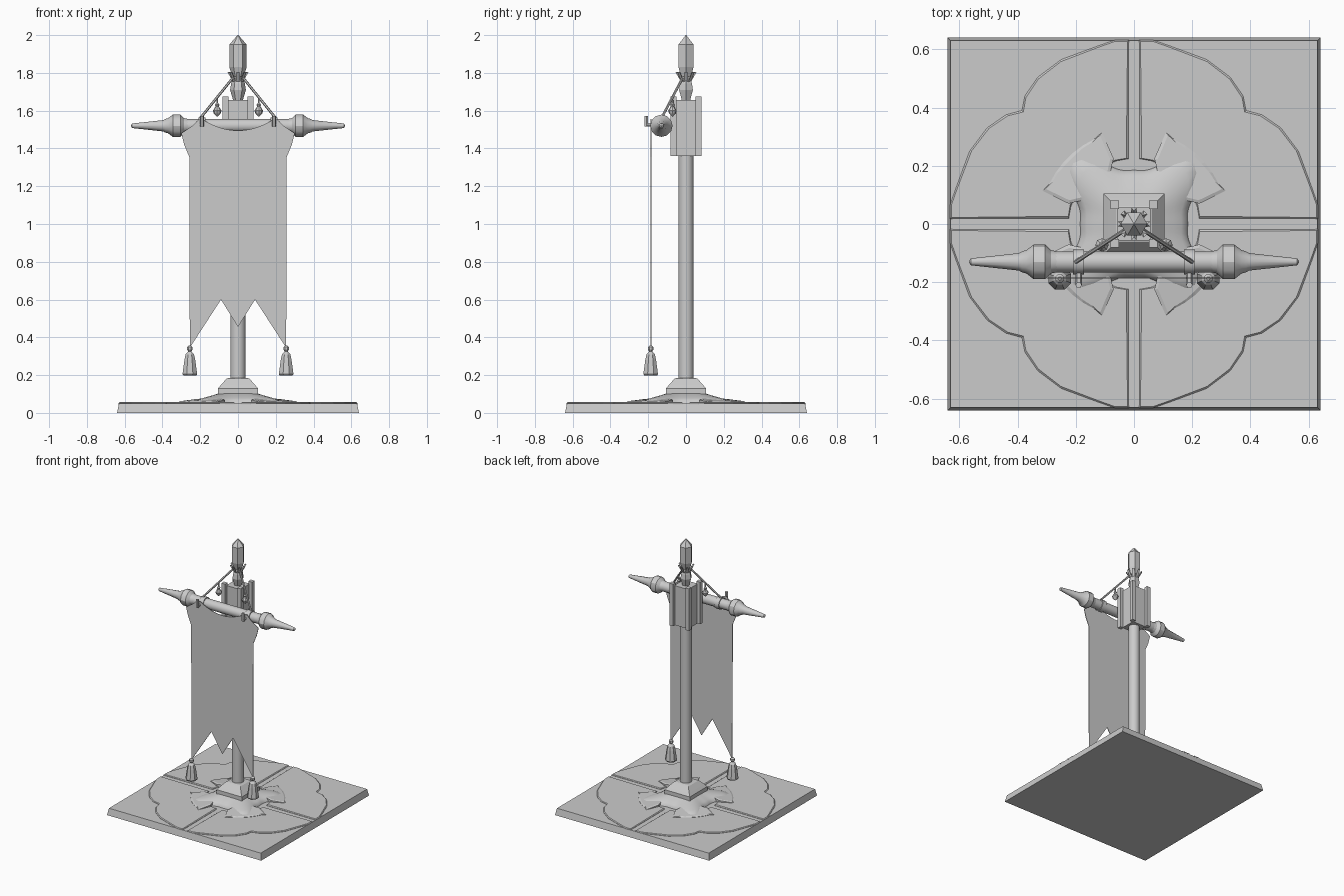
import bpy, bmesh
from math import sin, cos, pi, radians, hypot
from mathutils import Vector, Matrix

if "Cube" in bpy.data.objects:
    bpy.data.objects.remove(bpy.data.objects["Cube"])

grey = bpy.data.materials.new("stone grey")
grey.use_nodes = True
grey.diffuse_color = (0.6, 0.6, 0.6, 1)
grey.node_tree.nodes["Principled BSDF"].inputs["Base Color"].default_value = (0.6, 0.6, 0.6, 1)


def finish(name, bm, smooth=None):
    bmesh.ops.recalc_face_normals(bm, faces=bm.faces)
    mesh = bpy.data.meshes.new(name)
    bm.to_mesh(mesh)
    bm.free()
    mesh.materials.append(grey)
    ob = bpy.data.objects.new(name, mesh)
    bpy.context.collection.objects.link(ob)
    if smooth:
        bpy.ops.object.select_all(action='DESELECT')
        ob.select_set(True)
        bpy.context.view_layer.objects.active = ob
        bpy.ops.object.shade_smooth_by_angle(angle=radians(smooth))
    return ob


def loft(name, rings, smooth=None):
    """Skin a list of equal-length point rings and cap both ends."""
    bm = bmesh.new()
    loops = [[bm.verts.new(p) for p in ring] for ring in rings]
    n = len(loops[0])
    for a, b in zip(loops, loops[1:]):
        for i in range(n):
            j = (i + 1) % n
            bm.faces.new((a[i], a[j], b[j], b[i]))
    bm.faces.new(loops[0])
    bm.faces.new(loops[-1])
    return finish(name, bm, smooth)


def lathe(name, profile, sides, centre=(0, 0, 0), axis='Z', turn=0.0, smooth=None):
    """Turn (radius, height) pairs about the z axis or the x axis."""
    c, rings = Vector(centre), []
    for r, h in profile:
        ring = []
        for i in range(sides):
            a = 2 * pi * i / sides + turn
            u, v = r * cos(a), r * sin(a)
            ring.append(c + Vector((u, v, h) if axis == 'Z' else (h, u, v)))
        rings.append(ring)
    return loft(name, rings, smooth)


def box(name, centre, size):
    bm = bmesh.new()
    bmesh.ops.create_cube(bm, size=1)
    bmesh.ops.scale(bm, vec=size, verts=bm.verts)
    bmesh.ops.translate(bm, vec=centre, verts=bm.verts)
    return finish(name, bm)


def rod(name, a, b, radius, sides=6):
    a, b = Vector(a), Vector(b)
    q = (b - a).to_track_quat('Z', 'Y')
    ring = [q @ Vector((radius * cos(i * 2 * pi / sides), radius * sin(i * 2 * pi / sides), 0))
            for i in range(sides)]
    return loft(name, [[p + a for p in ring], [p + b for p in ring]], 40)


def square(half, z):
    return [(half, half, z), (-half, half, z), (-half, -half, z), (half, -half, z)]


def inset(points, amount):
    """Shrink an outline toward its own middle."""
    mid = sum((Vector(p) for p in points), Vector((0, 0))) / len(points)
    return [Vector(p) + (mid - Vector(p)).normalized() * amount for p in points]


# Plinth
loft("plinth", [square(0.64, 0), square(0.63, 0.05)])

# Four raised floor plates and four leaf ornaments, mirrored in each quadrant
half_edge = [(0.018, 0.632), (0.065, 0.632), (0.12, 0.613), (0.25, 0.565),
             (0.33, 0.505), (0.375, 0.44), (0.385, 0.39)]
arc = [(0.225 * cos(radians(a)), 0.225 * sin(radians(a))) for a in range(5, 90, 10)]
plate = half_edge + [(y, x) for x, y in reversed(half_edge[:-1])] + arc
leaf_out = [(0.322 * cos(radians(a)), 0.322 * sin(radians(a))) for a in range(25, 70, 8)]
leaf = [(0.225, 0.07), (0.335 * cos(radians(20)), 0.335 * sin(radians(20)))] + leaf_out + \
       [(0.11, 0.315), (0.07, 0.225), (0.10, 0.10)]
for sx, sy, label in ((1, 1, "back_left"), (-1, 1, "back_right"),
                      (1, -1, "front_left"), (-1, -1, "front_right")):
    def ring(points, z_of):
        return [(sx * x, sy * y, z_of(x, y)) for x, y in points]
    loft("floor_plate_" + label, [ring(plate, lambda x, y: 0.045), ring(plate, lambda x, y: 0.052),
                                  ring(inset(plate, 0.007), lambda x, y: 0.057)])
    slope = lambda x, y: 0.062 + max(0, 0.33 - hypot(x, y)) * 0.12
    loft("leaf_" + label, [ring(leaf, lambda x, y: 0.05), ring(leaf, lambda x, y: slope(x, y) - 0.004),
                           ring(inset(leaf, 0.012), slope)])

# Cloth-like mound with four pulled-out corners
rings = []
for s, z in ((1, 0.05), (0.97, 0.066), (0.88, 0.078), (0.74, 0.09), (0.58, 0.102), (0.4, 0.113)):
    ring = []
    for i in range(64):
        t = 2 * pi * i / 64
        corner = abs(sin(2 * t)) ** 4
        r = s * (0.185 + 0.125 * corner * s ** 2)
        ring.append((r * cos(t), r * sin(t), z))
    rings.append(ring)
loft("mound", rings, 50)

# Pole and its square foot
loft("pole_foot", [square(0.105, 0.09), square(0.105, 0.13), square(0.09, 0.148),
                   square(0.062, 0.18), square(0.05, 0.184)])
lathe("pole", [(0.04, 0.17), (0.04, 1.40)], 16, smooth=40)

# Head block with corner posts
box("head_block", (0, 0, 1.508), (0.115, 0.115, 0.296))
for x in (-0.066, 0.066):
    for y in (-0.066, 0.066):
        box("head_post", (x, y, 1.518), (0.03, 0.03, 0.316))

# Crystal finial with a crown of small points
lathe("finial_stem", [(0.024, 1.65), (0.042, 1.71), (0.036, 1.745), (0.02, 1.78), (0.034, 1.80)], 6)
lathe("finial_crystal", [(0.03, 1.78), (0.046, 1.83), (0.046, 1.95), (0.002, 2.0)], 6)
for i in range(8):
    a = 2 * pi * i / 8
    d = Vector((cos(a), sin(a), 0))
    side = Vector((-sin(a), cos(a), 0)) * 0.011
    low, high = d * 0.022 + Vector((0, 0, 1.745)), d * 0.056 + Vector((0, 0, 1.805))
    loft("crown_point", [[low - side, low + side, low - d * 0.012],
                         [high - side * 0.8, high + side * 0.8, high - d * 0.012]])

# Crossbar with bulbs and spikes
bar = Vector((0, -0.13, 1.52))
lathe("crossbar", [(0.036, -0.28), (0.036, 0.28)], 16, bar, 'X', smooth=40)
bulb = [(0.036, 0.265), (0.04, 0.285), (0.059, 0.305), (0.059, 0.345), (0.04, 0.37),
        (0.036, 0.385), (0.03, 0.395), (0.012, 0.56), (0.004, 0.566)]
for s, label in ((1, "left"), (-1, "right")):
    lathe("bar_end_" + label, [(r, s * h) for r, h in bulb], 12, bar, 'X', smooth=30)

    # Strap and hook holding the banner
    lathe("strap_" + label, [(0.043, s * 0.19 - 0.019), (0.043, s * 0.19 + 0.019)], 12, bar, 'X', smooth=40)
    x = s * 0.19
    rod("hook_arm_" + label, (x, -0.16, 1.525), (x, -0.212, 1.525), 0.011)
    rod("hook_tip_" + label, (x, -0.21, 1.515), (x, -0.21, 1.573), 0.011)

    # Stay rope with a hanging drop
    rod("stay_rope_" + label, (s * 0.03, -0.02, 1.77), (s * 0.2, -0.13, 1.56), 0.007)
    drop = (s * 0.11, -0.072, 0)
    lathe("drop_" + label, [(0.004, 1.675), (0.005, 1.64), (0.012, 1.632), (0.009, 1.622),
                            (0.023, 1.6), (0.018, 1.585), (0.003, 1.57)], 8, drop)

    # Tassel
    lathe("tassel_" + label, [(0.006, 0.357), (0.016, 0.348), (0.016, 0.335), (0.009, 0.325),
                              (0.024, 0.31), (0.031, 0.28), (0.042, 0.205), (0.036, 0.197)],
          8, (s * 0.255, -0.187, 0), turn=pi / 8)

# Banner: swallow-tailed sheet, sagging between the hooks
sag = [(x / 100, 1.495 + 0.06 * (x / 19) ** 2) for x in range(0, 20, 3)]
side = sag + [(0.205, 1.555), (0.24, 1.52), (0.30, 1.48), (0.285, 1.42), (0.258, 1.355), (0.255, 0.345),
              (0.09, 0.60), (0, 0.455)]
outline = side + [(-x, z) for x, z in reversed(side[1:-1])]
loft("banner", [[(x, y, z) for x, z in outline] for y in (-0.187, -0.183)])
